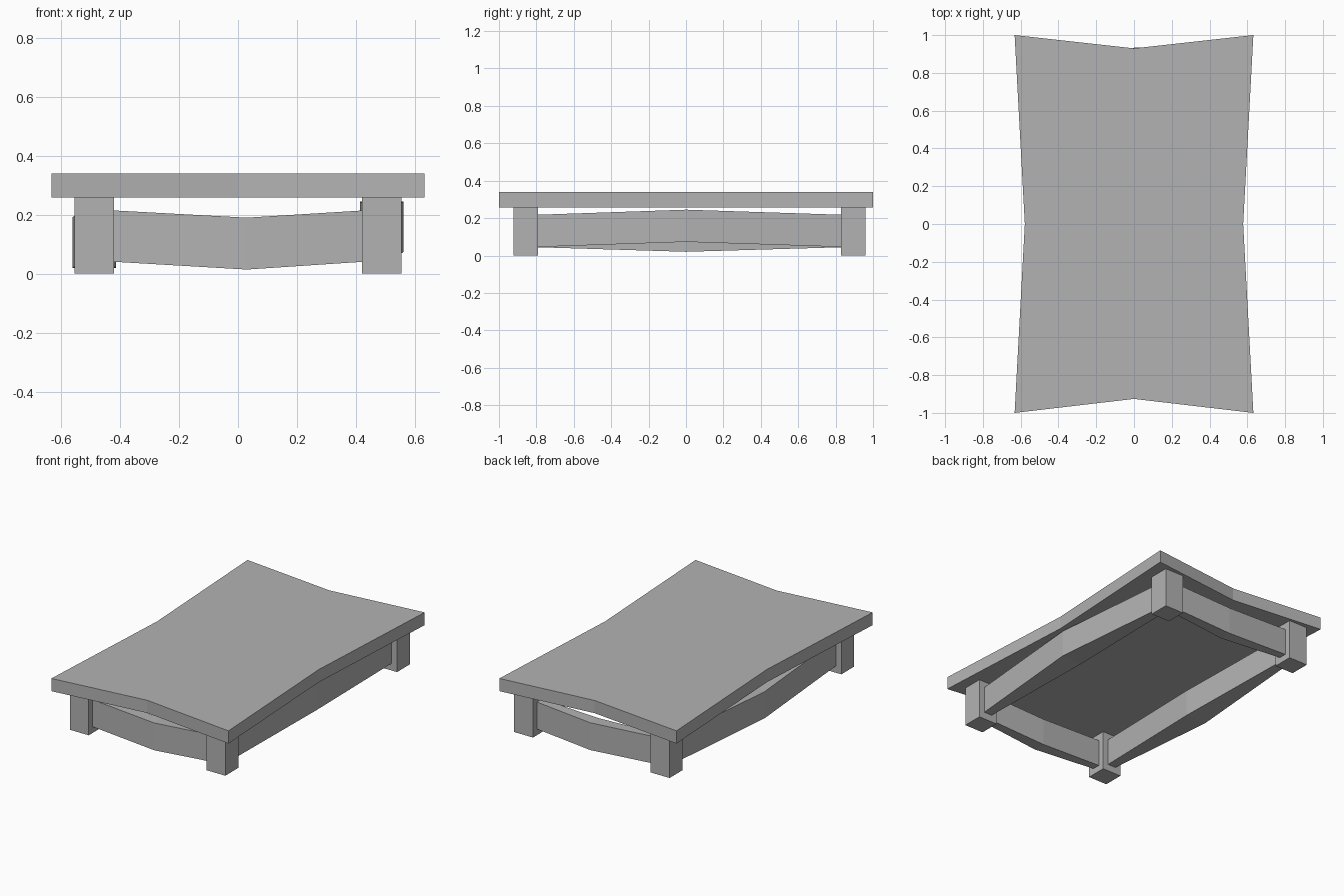
import bpy
import bmesh

cube = bpy.data.objects.get("Cube")
if cube:
    bpy.data.objects.remove(cube, do_unlink=True)

grey = bpy.data.materials.new("plain_grey")
grey.use_nodes = True
grey.diffuse_color = (0.45, 0.45, 0.45, 1)
grey.node_tree.nodes["Principled BSDF"].inputs["Base Color"].default_value = (0.45, 0.45, 0.45, 1)


def finish(name, bm):
    bmesh.ops.recalc_face_normals(bm, faces=bm.faces)
    mesh = bpy.data.meshes.new(name)
    bm.to_mesh(mesh)
    bm.free()
    mesh.materials.append(grey)
    obj = bpy.data.objects.new(name, mesh)
    bpy.context.collection.objects.link(obj)
    return obj


def loft(name, sections):
    """Skin a closed solid through four-cornered sections."""
    bm = bmesh.new()
    rings = [[bm.verts.new(p) for p in ring] for ring in sections]
    for a, b in zip(rings, rings[1:]):
        for i in range(4):
            j = (i + 1) % 4
            bm.faces.new((a[i], a[j], b[j], b[i]))
    bm.faces.new(rings[0])
    bm.faces.new(rings[-1])
    return finish(name, bm)


def box(name, x0, x1, y0, y1, z0, z1):
    return loft(name, [[(x0, y0, z), (x1, y0, z), (x1, y1, z), (x0, y1, z)]
                       for z in (z0, z1)])


def rail(name, stations, along_x):
    """Stations hold position along, side from, side to, bottom, top."""
    rings = []
    for t, s0, s1, z0, z1 in stations:
        corners = [(s0, z0), (s1, z0), (s1, z1), (s0, z1)]
        rings.append([(t, s, z) if along_x else (s, t, z) for s, z in corners])
    return loft(name, rings)


# Table top with all four edges pinched inward at the middle
bm = bmesh.new()
outline = [(-0.632, -1), (0, -0.926), (0.632, -1), (0.578, 0),
           (0.632, 1), (0, 0.93), (-0.632, 1), (-0.578, 0)]
base = bm.faces.new([bm.verts.new((x, y, 0.258)) for x, y in outline])
raised = bmesh.ops.extrude_face_region(bm, geom=[base])["geom"]
bmesh.ops.translate(bm, vec=(0, 0, 0.082),
                    verts=[v for v in raised if isinstance(v, bmesh.types.BMVert)])
finish("table_top", bm)

# Legs
rows = {"front": (-0.922, -0.79), "back": (0.828, 0.96)}
columns = {"right": (-0.555, -0.42), "left": (0.42, 0.555)}
for row, (y0, y1) in rows.items():
    for column, (x0, x1) in columns.items():
        box(f"{row}_{column}_leg", x0, x1, y0, y1, 0, 0.26)

# End rails sag toward the middle
for row, (y0, y1) in rows.items():
    c = (y0 + y1) / 2
    end, mid = 0.025, 0.04
    rail(f"{row}_rail", [(-0.45, c - end, c + end, 0.042, 0.216),
                         (0.03, c - mid, c + mid, 0.014, 0.19),
                         (0.45, c - end, c + end, 0.042, 0.216)], True)

# Side rails swell in the middle, one sagging and one arched
for column, lift in (("right", -0.025), ("left", 0.028)):
    x0, x1 = columns[column]
    rail(f"{column}_side_rail", [(-0.82, x0 + 0.04, x1 - 0.04, 0.045, 0.217),
                                 (0, x0 - 0.006, x1 + 0.006, 0.045 + lift, 0.217 + lift),
                                 (0.86, x0 + 0.04, x1 - 0.04, 0.045, 0.217)], False)
